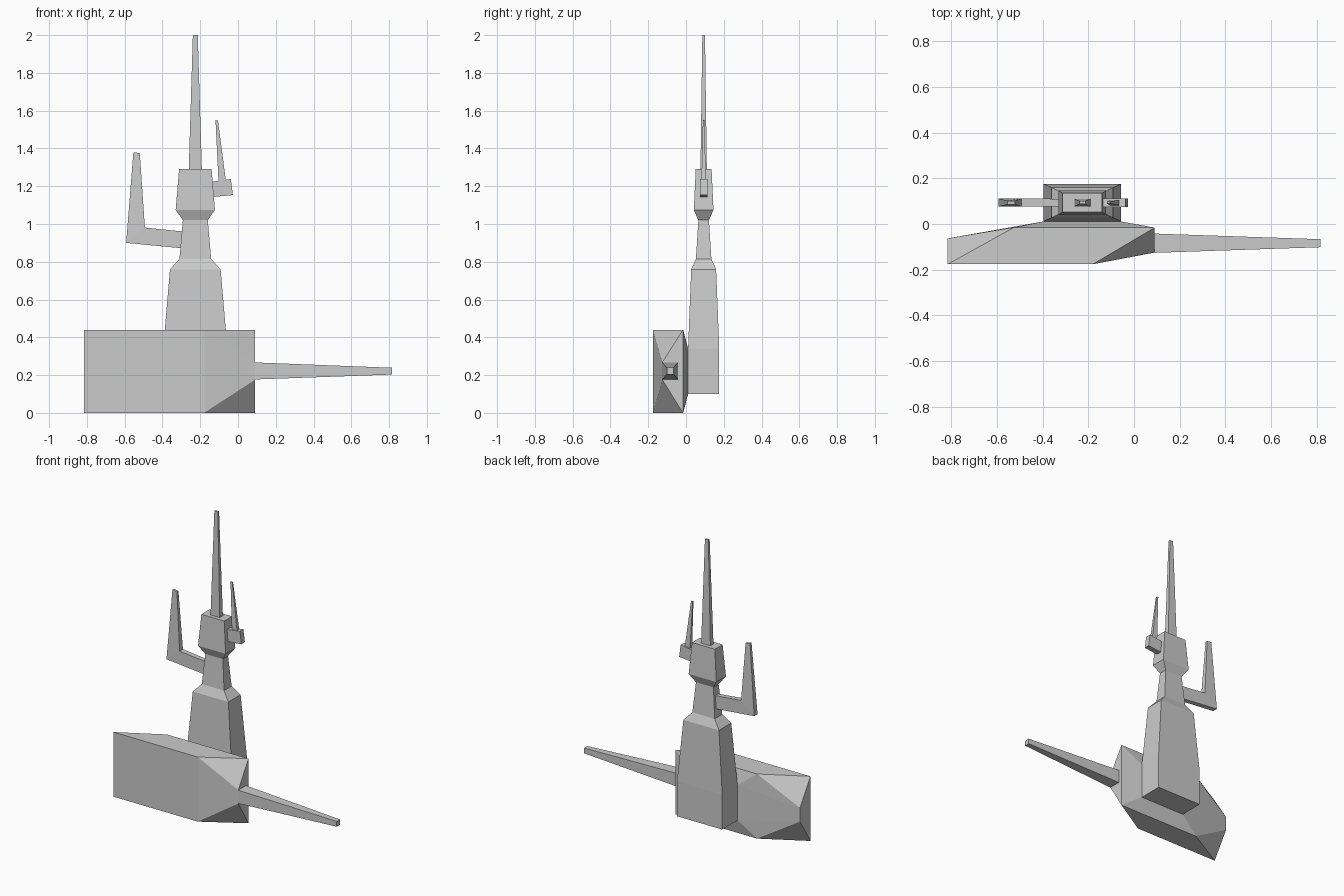
import bpy, bmesh

if "Cube" in bpy.data.objects:
    bpy.data.objects.remove(bpy.data.objects["Cube"])


def finish(name, bm):
    bmesh.ops.recalc_face_normals(bm, faces=bm.faces)
    mesh = bpy.data.meshes.new(name)
    bm.to_mesh(mesh)
    bm.free()
    obj = bpy.data.objects.new(name, mesh)
    bpy.context.collection.objects.link(obj)
    return obj


def loft(name, y, sections):
    """Four-sided loft; each section is two (x, z) points and a half depth in y."""
    bm = bmesh.new()
    rings = []
    for (ax, az), (bx, bz), d in sections:
        corners = [(ax, y - d, az), (bx, y - d, bz), (bx, y + d, bz), (ax, y + d, az)]
        rings.append([bm.verts.new(c) for c in corners])
    for r, s in zip(rings, rings[1:]):
        for i in range(4):
            j = (i + 1) % 4
            bm.faces.new((r[i], r[j], s[j], s[i]))
    bm.faces.new(rings[0])
    bm.faces.new(rings[-1])
    return finish(name, bm)


def level(x, z, half_width, half_depth):
    return (x - half_width, z), (x + half_width, z), half_depth


# Faceted hull: each plan point carries its lower and upper height
hull_plan = [
    (-0.815, -0.176, 0.0, 0.44), (-0.18, -0.176, 0.0, 0.44),
    (0.09, -0.125, 0.175, 0.268), (0.09, -0.016, 0.0, 0.44),
    (-0.525, -0.015, 0.0, 0.44), (-0.815, -0.063, 0.175, 0.268),
    (-0.396, 0.011, 0.10, 0.34), (-0.056, 0.011, 0.10, 0.34),
]
bm = bmesh.new()
for x, y, low, high in hull_plan:
    bm.verts.new((x, y, low))
    bm.verts.new((x, y, high))
bmesh.ops.convex_hull(bm, input=bm.verts[:])
bmesh.ops.dissolve_limit(bm, angle_limit=0.01, verts=bm.verts[:], edges=bm.edges[:])
finish("hull", bm)

# Tapered boom on the right end of the hull
loft("boom", -0.084, [
    ((0.09, 0.177), (0.09, 0.267), 0.042),
    ((0.815, 0.203), (0.815, 0.239), 0.0175),
])

# Stepped tower and its spire
TX, TY = -0.226, 0.0935
loft("tower", TY, [level(TX, *s) for s in [
    (0.10, 0.170, 0.0825), (0.34, 0.170, 0.0825), (0.76, 0.134, 0.066),
    (0.815, 0.084, 0.041), (1.02, 0.066, 0.028), (1.075, 0.104, 0.052),
    (1.29, 0.086, 0.042)]])
loft("spire", TY, [level(TX, 1.28, 0.035, 0.017), level(TX, 2.0, 0.013, 0.007)])

# Bent arm on the left
loft("left_arm", TY, [
    ((-0.26, 0.868), (-0.26, 0.957), 0.016),
    ((-0.592, 0.90), (-0.493, 0.981), 0.018),
    ((-0.554, 1.38), (-0.52, 1.375), 0.008),
])

# Small bracket and antenna on the right
loft("right_bracket", TY, [
    ((-0.16, 1.141), (-0.16, 1.221), 0.019),
    ((-0.027, 1.153), (-0.038, 1.238), 0.019),
])
loft("right_antenna", TY, [
    ((-0.103, 1.22), (-0.063, 1.22), 0.012),
    ((-0.119, 1.55), (-0.106, 1.548), 0.004),
])
